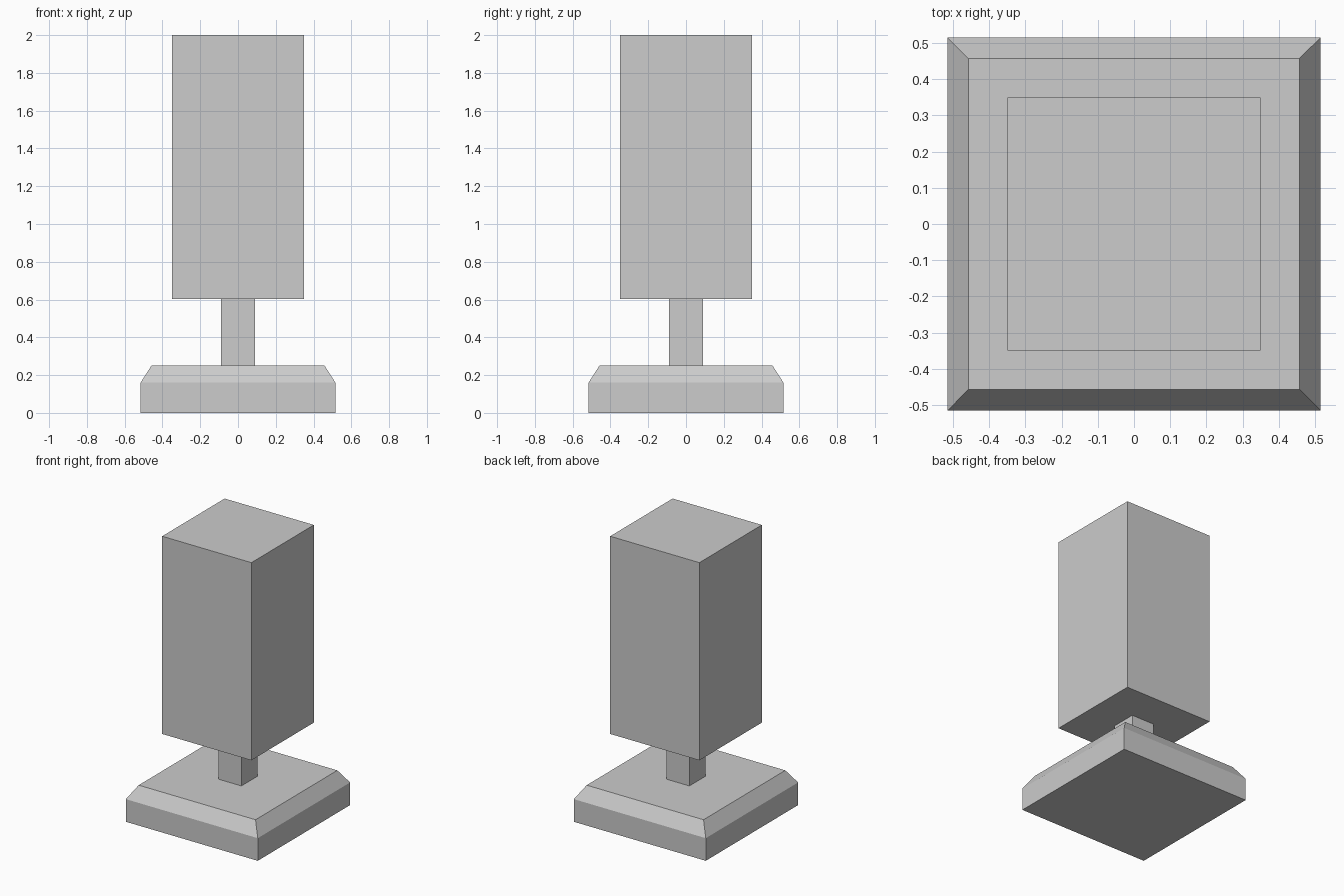
import bpy
import bmesh

cube = bpy.data.objects.get("Cube")
if cube:
    bpy.data.objects.remove(cube, do_unlink=True)

# Single matte grey for every part
grey = bpy.data.materials.new("light_grey")
grey.use_nodes = True
colour = (0.604, 0.604, 0.604, 1.0)
grey.diffuse_color = colour
grey.node_tree.nodes["Principled BSDF"].inputs["Base Color"].default_value = colour


def square_stack(name, profile):
    """Loft square sections, given as (half width, height), into a closed solid."""
    bm = bmesh.new()
    rings = [[bm.verts.new((sx * half, sy * half, z))
              for sx, sy in ((-1, -1), (1, -1), (1, 1), (-1, 1))]
             for half, z in profile]
    for low, high in zip(rings, rings[1:]):
        for i in range(4):
            j = (i + 1) % 4
            bm.faces.new((low[i], low[j], high[j], high[i]))
    bm.faces.new(rings[0][::-1])
    bm.faces.new(rings[-1])
    mesh = bpy.data.meshes.new(name)
    bm.to_mesh(mesh)
    bm.free()
    mesh.materials.append(grey)
    obj = bpy.data.objects.new(name, mesh)
    bpy.context.collection.objects.link(obj)
    return obj


# Plinth with a sloped upper edge
square_stack("base", [(0.516, 0.0), (0.516, 0.16), (0.457, 0.252)])
# Slim square stem
square_stack("stem", [(0.089, 0.252), (0.089, 0.602)])
# Tall block on top
square_stack("upper_block", [(0.349, 0.602), (0.349, 2.0)])
